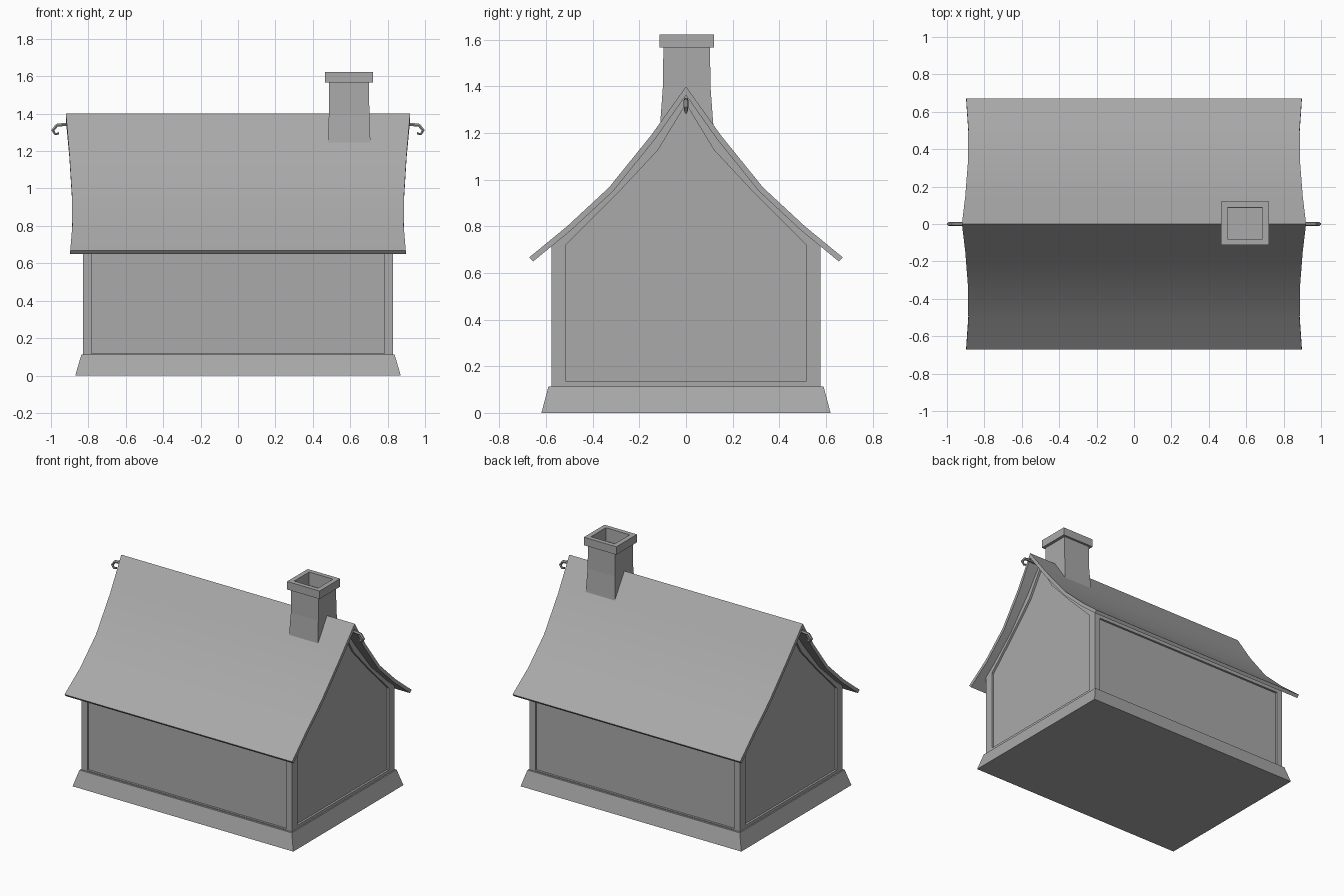
import bpy, bmesh
from mathutils import Vector

cube = bpy.data.objects.get("Cube")
if cube:
    bpy.data.objects.remove(cube, do_unlink=True)

GREY = (0.4, 0.4, 0.4, 1)
grey = bpy.data.materials.new("plain_grey")
grey.use_nodes = True
grey.diffuse_color = GREY
grey.node_tree.nodes["Principled BSDF"].inputs["Base Color"].default_value = GREY


def loft(name, loops, edit=None):
    """Skin a row of equal-length vertex loops and cap both ends."""
    bm = bmesh.new()
    rows = [[bm.verts.new(p) for p in loop] for loop in loops]
    n = len(rows[0])
    for a, b in zip(rows, rows[1:]):
        for i in range(n):
            j = (i + 1) % n
            bm.faces.new((a[i], a[j], b[j], b[i]))
    bm.faces.new(rows[0][::-1])
    bm.faces.new(rows[-1])
    bmesh.ops.recalc_face_normals(bm, faces=bm.faces)
    if edit:
        edit(bm)
    mesh = bpy.data.meshes.new(name)
    bm.to_mesh(mesh)
    bm.free()
    obj = bpy.data.objects.new(name, mesh)
    bpy.context.collection.objects.link(obj)
    mesh.materials.append(grey)
    return obj


def rect(hx, hy, z, cx=0, cy=0):
    return [(cx + sx * hx, cy + sy * hy, z)
            for sx, sy in ((-1, -1), (1, -1), (1, 1), (-1, 1))]


def activate(obj):
    bpy.ops.object.select_all(action="DESELECT")
    obj.select_set(True)
    bpy.context.view_layer.objects.active = obj


# Flared plinth
loft("plinth", [rect(0.87, 0.62, 0), rect(0.837, 0.59, 0.113)])

# House body with sunken wall panels
WALL, SUNK = 0.828, 0.015
OUTER = [(0, 1.37), (0.14, 1.18), (0.32, 0.96), (0.577, 0.73), (0.577, 0.075)]
PANEL = [(0, 1.325), (0.12, 1.127), (0.295, 0.94), (0.515, 0.72), (0.515, 0.135)]


def gable(half, x):
    full = half + [(-y, z) for y, z in reversed(half[1:])]
    return [(x, y, z) for y, z in full]


def sink_long_walls(bm):
    walls = [f for f in bm.faces if abs(f.normal.y) > 0.9 and f.calc_area() > 0.5]
    bmesh.ops.inset_individual(bm, faces=walls, thickness=0.062)
    for wall in walls:
        out = wall.normal.copy()
        moved = bmesh.ops.extrude_discrete_faces(bm, faces=[wall])["faces"][0]
        bmesh.ops.translate(bm, verts=moved.verts, vec=-out * SUNK)


loft("house_body", [gable(PANEL, SUNK - WALL), gable(PANEL, -WALL),
                    gable(OUTER, -WALL), gable(OUTER, WALL),
                    gable(PANEL, WALL), gable(PANEL, WALL - SUNK)], sink_long_walls)

# Curved roof: half width, height, end overhang at each station
STATIONS = [(0, 1.4, 0.92), (0.15, 1.19, 0.902), (0.33, 0.967, 0.888),
            (0.51, 0.8, 0.886), (0.672, 0.667, 0.897)]


def roof_section(y, z, x, side):
    inner = Vector((0, -side * 0.016, -0.018)) if y else Vector((0, 0, -0.038))
    top = [Vector((-x, side * y, z)), Vector((x, side * y, z))]
    return top + [p + inner for p in reversed(top)]


sections = [roof_section(*s, -1) for s in reversed(STATIONS)]
sections += [roof_section(*s, 1) for s in STATIONS[1:]]
roof = loft("roof", sections)
activate(roof)
bpy.ops.object.shade_smooth_by_angle()

# Hollow chimney with a square cap
CHIMNEY = [(0.12, 0.123, 1.15), (0.114, 0.113, 1.25), (0.108, 0.102, 1.4),
           (0.107, 0.1, 1.566), (0.128, 0.116, 1.566), (0.128, 0.116, 1.623),
           (0.094, 0.084, 1.623), (0.094, 0.082, 1.53)]
loft("chimney", [rect(*ring, 0.594, 0.003) for ring in CHIMNEY])

# Curled hooks at both ends of the ridge
HOOK = [(0.8, 1.34), (0.93, 1.342), (0.968, 1.338), (0.99, 1.311),
        (0.978, 1.29), (0.957, 1.295)]
for name, side in (("left_hook", 1), ("right_hook", -1)):
    curve = bpy.data.curves.new(name, "CURVE")
    curve.dimensions = "3D"
    curve.bevel_depth = 0.01
    curve.bevel_resolution = 1
    curve.use_fill_caps = True
    spline = curve.splines.new("POLY")
    spline.points.add(len(HOOK) - 1)
    for i, (x, z) in enumerate(HOOK):
        spline.points[i].co = (side * x, 0, z, 1)
        spline.points[i].radius = 1 if i < 4 else 0.7
    curve.materials.append(grey)
    hook = bpy.data.objects.new(name, curve)
    bpy.context.collection.objects.link(hook)
    activate(hook)
    bpy.ops.object.convert(target="MESH")
    bpy.ops.object.shade_flat()
